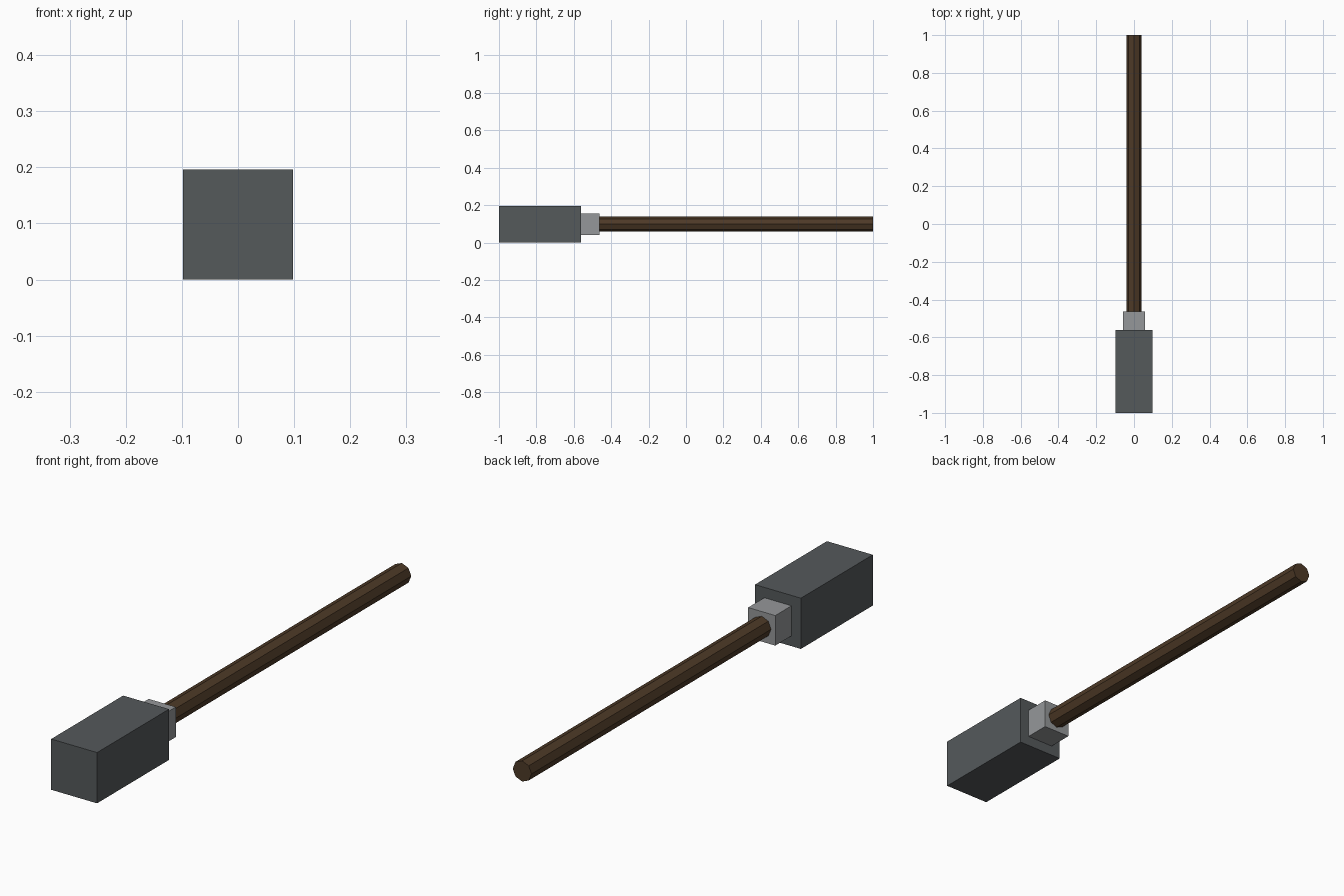
import bpy, math

if "Cube" in bpy.data.objects:
    bpy.data.objects.remove(bpy.data.objects["Cube"])

def material(name, color):
    m = bpy.data.materials.new(name)
    m.diffuse_color = (*color, 1)
    m.use_nodes = True
    m.node_tree.nodes["Principled BSDF"].inputs["Base Color"].default_value = m.diffuse_color
    return m

iron = material("dark_iron", (0.09, 0.1, 0.105))
steel = material("steel", (0.3, 0.31, 0.32))
wood = material("dark_wood", (0.075, 0.042, 0.02))
AXIS_Z = 0.1

def block(name, half, y0, y1, mat):
    bpy.ops.mesh.primitive_cube_add(size=1, location=(0, (y0 + y1) / 2, AXIS_Z))
    o = bpy.context.object
    o.name = name
    o.scale = (2 * half, y1 - y0, 2 * half)
    bpy.ops.object.transform_apply(location=False, rotation=False, scale=True)
    o.data.materials.append(mat)

# heavy square head and its smaller collar
block("head", 0.098, -1.0, -0.561, iron)
bpy.context.object.location.z = AXIS_Z = 0.098
block("collar", 0.058, -0.561, -0.462, steel)

# faceted wooden handle
bpy.ops.mesh.primitive_cylinder_add(vertices=8, radius=0.04, depth=1.462,
                                    location=(0, 0.269, AXIS_Z),
                                    rotation=(math.pi / 2, 0, 0))
handle = bpy.context.object
handle.name = "handle"
handle.data.materials.append(wood)
